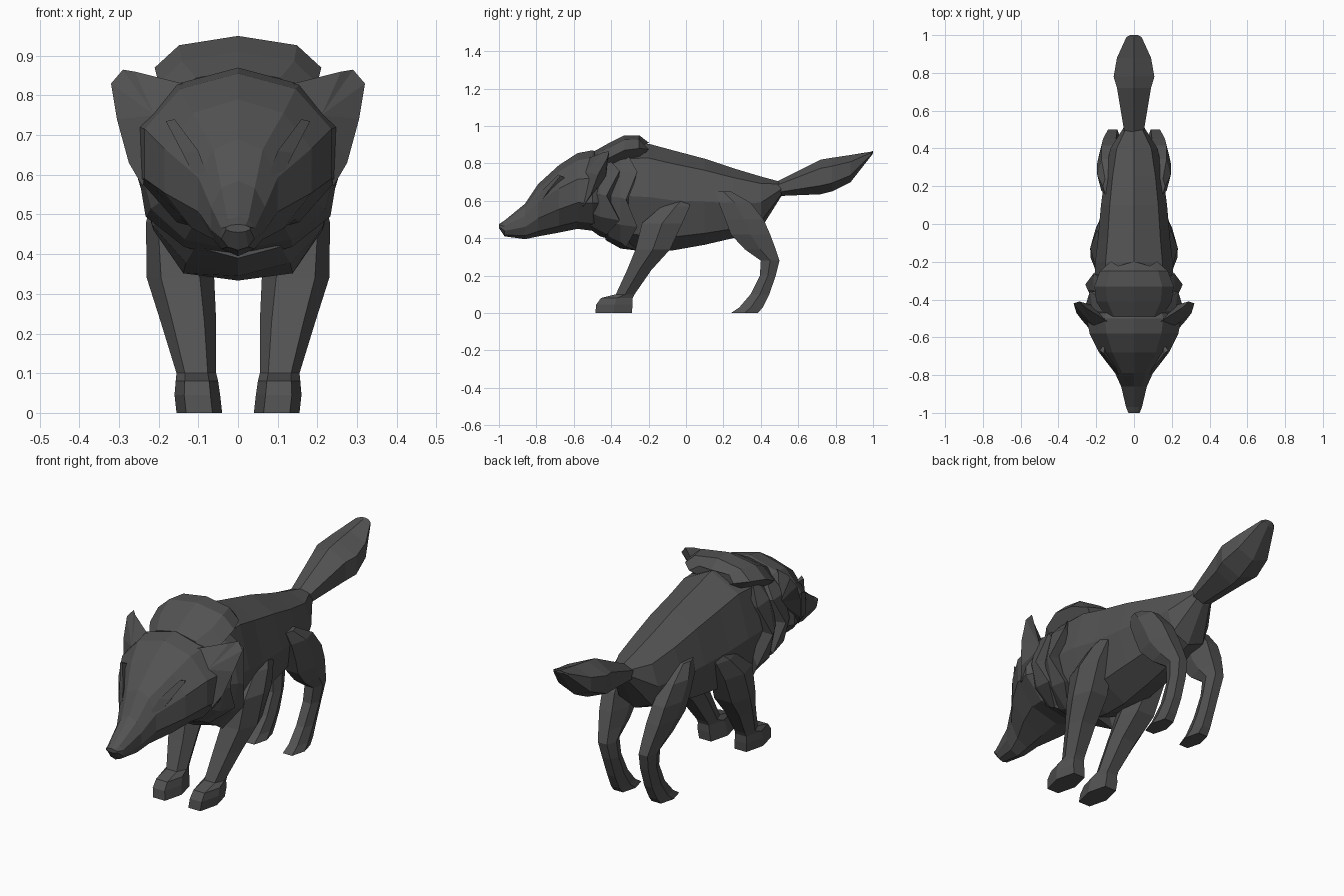
import bpy, bmesh
from math import sin, cos, pi, copysign

fur = bpy.data.materials.new("dark_grey_fur")
fur.diffuse_color = (0.085, 0.085, 0.085, 1)


def finish(name, bm, mirror=False):
    bmesh.ops.recalc_face_normals(bm, faces=bm.faces)
    me = bpy.data.meshes.new(name)
    bm.to_mesh(me)
    bm.free()
    me.materials.append(fur)
    ob = bpy.data.objects.new(name, me)
    bpy.context.collection.objects.link(ob)
    if mirror:
        ob.modifiers.new("mirror", 'MIRROR')
    return ob


def unit_ring(n, p):
    """Boxy n-sided ring scaled to reach exactly 1 on both axes."""
    f = lambda v: 0 if abs(v) < 1e-6 else copysign(abs(v) ** p, v)
    pts = [(f(cos(2 * pi * i / n)), f(sin(2 * pi * i / n))) for i in range(n)]
    top = max(q[1] for q in pts)
    return [(c, s / top) for c, s in pts]


def skin(name, rings, mirror=False):
    """Join rings of points into a capped, flat-faced tube."""
    bm = bmesh.new()
    loops = [[bm.verts.new(p) for p in r] for r in rings]
    n = len(loops[0])
    for a, b in zip(loops, loops[1:]):
        for i in range(n):
            j = (i + 1) % n
            bm.faces.new((a[i], a[j], b[j], b[i]))
    bm.faces.new(loops[0])
    bm.faces.new(loops[-1])
    return finish(name, bm, mirror)


def along_y(name, sections, n=8, jag=None, p=1.0):
    """Sections: y, half width, bottom z, top z. jag = (ring, y shift, growth)."""
    rings = []
    for k, (y, w, lo, hi) in enumerate(sections):
        ring = []
        for i, (c, s) in enumerate(unit_ring(n, p)):
            g, dy = 1, 0
            if jag and k == jag[0]:
                sign = 1 if i % 2 == 0 else -1
                g, dy = 1 + sign * jag[2], sign * jag[1]
            ring.append((g * w * s, y + dy, (lo + hi) / 2 + g * (hi - lo) / 2 * c))
        rings.append(ring)
    return skin(name, rings)


def leg(name, sections, n=6):
    """Sections: z, inner x, outer x, front y, back y."""
    return skin(name, [[((x0 + x1) / 2 + (x1 - x0) / 2 * c,
                         (y0 + y1) / 2 + (y1 - y0) / 2 * s, z)
                        for c, s in unit_ring(n, .8)]
                       for z, x0, x1, y0, y1 in sections], mirror=True)


# Torso and tail
along_y("torso", [(-.45, .19, .45, .83), (-.30, .21, .35, .90), (-.20, .205, .335, .905),
                  (-.07, .19, .335, .87), (.10, .175, .365, .825), (.25, .155, .40, .775),
                  (.40, .125, .45, .73), (.51, .055, .625, .70)], 8, p=.9)
along_y("tail", [(.48, .05, .625, .70), (.72, .09, .635, .82), (.78, .108, .65, .83),
                 (.88, .09, .70, .845), (.99, .04, .84, .863), (1.0, .02, .855, .867)], 6)

# Head with tapering muzzle
along_y("head", [(-1.0, .03, .455, .475), (-.97, .042, .41, .495), (-.86, .068, .395, .585),
                 (-.79, .10, .41, .69), (-.68, .185, .43, .79), (-.58, .235, .45, .855),
                 (-.50, .25, .44, .87), (-.42, .21, .46, .84)], 10)

# Brow ridges beside the eye sockets
skin("brow", [[(.07, -.82, .58), (.10, -.79, .575), (.07, -.76, .57)],
              [(.10, -.765, .66), (.14, -.735, .655), (.12, -.66, .63)],
              [(.16, -.685, .74), (.182, -.67, .735), (.15, -.62, .71)]], True)

# Ears: rim with hollow front and rounded back
bm = bmesh.new()
rim = [bm.verts.new(p) for p in [(.12, -.53, .825), (.26, -.44, .86), (.29, -.41, .865),
                                 (.32, -.42, .83), (.305, -.47, .74), (.275, -.51, .63),
                                 (.24, -.55, .57), (.21, -.62, .67), (.15, -.61, .75)]]
for c in [(.21, -.54, .75), (.22, -.43, .72)]:
    v = bm.verts.new(c)
    for i in range(len(rim)):
        bm.faces.new((rim[i], rim[(i + 1) % len(rim)], v))
finish("ear", bm, True)

# Ragged neck ruff in two layers, plus the crest over the shoulders
along_y("ruff_front", [(-.53, .20, .46, .83), (-.46, .25, .41, .86), (-.39, .26, .385, .87),
                       (-.37, .17, .46, .82)], 12, (2, .035, .02), .9)
along_y("ruff_back", [(-.43, .20, .39, .86), (-.35, .245, .345, .89), (-.29, .25, .325, .89),
                      (-.30, .17, .40, .84)], 12, (2, .03, -.03), .9)
along_y("mane_crest", [(-.49, .15, .72, .865), (-.41, .20, .75, .91), (-.33, .21, .79, .95),
                       (-.25, .18, .81, .95), (-.21, .12, .84, .91)], 8, (4, .012, .02))

# Legs
leg("front_leg", [(0, .04, .155, -.485, -.29), (.045, .045, .16, -.48, -.285),
                  (.08, .05, .157, -.455, -.285), (.10, .055, .155, -.375, -.275),
                  (.23, .055, .195, -.315, -.185), (.34, .06, .23, -.27, -.085),
                  (.48, .09, .232, -.235, -.02), (.57, .10, .205, -.13, .02),
                  (.62, .12, .17, -.03, .02)])
leg("hind_leg", [(0, .06, .15, .24, .385), (.03, .065, .145, .285, .41),
                 (.10, .065, .14, .345, .445), (.20, .065, .145, .395, .48),
                 (.28, .07, .155, .40, .50), (.34, .07, .17, .315, .48),
                 (.42, .07, .19, .24, .45), (.50, .08, .197, .21, .415),
                 (.59, .09, .195, .175, .345), (.65, .11, .165, .16, .24)])
